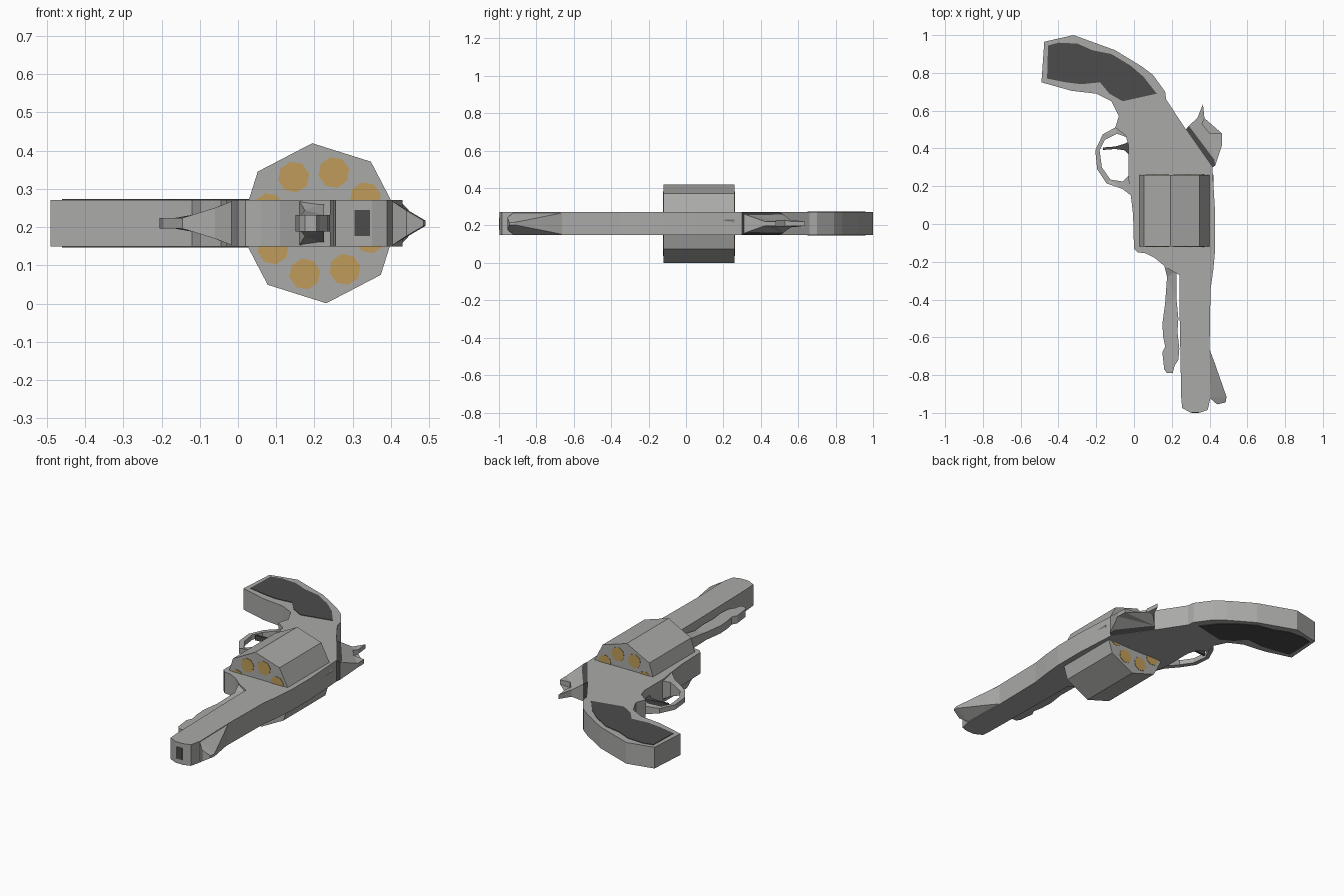
import bpy, bmesh, math
from mathutils import Matrix

MID = 0.21      # height of the mirror plane
HALF = 0.061    # half thickness of the frame


def material(name, rgb):
    m = bpy.data.materials.new(name)
    m.diffuse_color = (*rgb, 1)
    return m


steel = material("light_grey_steel", (0.40, 0.40, 0.39))
dark = material("dark_grey", (0.072, 0.072, 0.072))
brass = material("brass", (0.52, 0.33, 0.10))


def finish(name, bm, mat):
    bmesh.ops.recalc_face_normals(bm, faces=bm.faces)
    me = bpy.data.meshes.new(name)
    bm.to_mesh(me)
    bm.free()
    me.materials.append(mat)
    ob = bpy.data.objects.new(name, me)
    bpy.context.collection.objects.link(ob)
    return ob


def plate(name, outline, mat, half=HALF, z=MID):
    """Top-view outline extruded about z; half may be a function of (x, y)."""
    h = half if callable(half) else (lambda x, y: half)
    bm = bmesh.new()
    top = [bm.verts.new((x, y, z + h(x, y))) for x, y in outline]
    low = [bm.verts.new((x, y, z - h(x, y))) for x, y in outline]
    caps = [bm.faces.new(top), bm.faces.new(low[::-1])]
    n = len(outline)
    for i in range(n):
        j = (i + 1) % n
        bm.faces.new((low[i], low[j], top[j], top[i]))
    if callable(half):
        bmesh.ops.triangulate(bm, faces=caps)
    return finish(name, bm, mat)


def drum(name, x, y, z, radius, depth, turn, mat):
    """Eight-sided prism lying along y."""
    bm = bmesh.new()
    place = (Matrix.Translation((x, y, z)) @ Matrix.Rotation(math.pi / 2, 4, 'X')
             @ Matrix.Rotation(math.radians(turn), 4, 'Z'))
    bmesh.ops.create_cone(bm, cap_ends=True, segments=8, radius1=radius,
                          radius2=radius, depth=depth, matrix=place)
    return finish(name, bm, mat)


def fade(t, a, b):
    t = min(max(t, 0), 1)
    return a + (b - a) * t


# Barrel, frame and grip in one silhouette
plate("frame_and_grip", [
    (0.255, -0.975), (0.30, -0.998), (0.35, -0.998), (0.39, -0.985),
    (0.405, -0.92), (0.40, -0.66), (0.405, -0.35), (0.42, -0.24),
    (0.43, -0.13), (0.43, 0.05), (0.415, 0.30), (0.275, 0.50),
    (0.17, 0.66), (0.165, 0.70), (0.10, 0.79), (0.04, 0.835),
    (-0.10, 0.92), (-0.32, 1.0), (-0.475, 0.965), (-0.49, 0.75),
    (-0.33, 0.705), (-0.20, 0.69), (-0.12, 0.65), (-0.08, 0.57),
    (-0.10, 0.51), (-0.045, 0.47), (-0.03, 0.42), (-0.03, 0.24),
    (-0.02, 0.18), (-0.005, 0.05), (0.0, -0.13), (0.02, -0.15),
    (0.06, -0.155), (0.11, -0.18), (0.17, -0.23), (0.24, -0.27),
    (0.24, -0.40), (0.25, -0.92)], steel)

# Dark panels on both sides of the grip
panel = [(-0.46, 0.77), (-0.455, 0.945), (-0.40, 0.96), (-0.30, 0.955),
         (-0.22, 0.92), (-0.12, 0.90), (-0.02, 0.84), (0.05, 0.78),
         (0.12, 0.69), (-0.06, 0.65), (-0.13, 0.69), (-0.18, 0.75),
         (-0.28, 0.74), (-0.36, 0.75)]
for side, s in (("upper", 1), ("lower", -1)):
    plate("grip_panel_" + side, panel, dark, 0.002, MID + s * (HALF + 0.001))

# Trigger guard, thin at the loop and flaring into the frame
plate("trigger_guard", [
    (-0.08, 0.53), (-0.10, 0.51), (-0.165, 0.475), (-0.205, 0.39),
    (-0.195, 0.29), (-0.145, 0.215), (-0.06, 0.185), (-0.015, 0.15),
    (-0.015, 0.27), (-0.06, 0.225), (-0.125, 0.235), (-0.17, 0.30),
    (-0.182, 0.39), (-0.155, 0.445), (-0.09, 0.478), (-0.04, 0.46)],
    steel, lambda x, y: fade((x + 0.12) / 0.10, 0.014, 0.058))

# Trigger
plate("trigger", [
    (-0.02, 0.44), (-0.05, 0.425), (-0.10, 0.41), (-0.165, 0.405),
    (-0.165, 0.392), (-0.10, 0.397), (-0.05, 0.39), (-0.02, 0.36)],
    dark, 0.014)


# Hammer: dark root along the frame, tapering to thin spurs
def hammer_half(x, y):
    d = (x - 0.415) * 0.82 + (y - 0.30) * 0.574
    return fade(d / 0.10, 0.060, 0.012)


plate("hammer_root", [(0.275, 0.50), (0.415, 0.30), (0.43, 0.31),
                      (0.425, 0.34), (0.29, 0.52)], dark, hammer_half)
plate("hammer", [
    (0.29, 0.52), (0.335, 0.56), (0.365, 0.635), (0.373, 0.56),
    (0.36, 0.53), (0.40, 0.48), (0.465, 0.48), (0.467, 0.42),
    (0.43, 0.31), (0.425, 0.34)], steel, hammer_half)

# Front sight wedge
plate("front_sight", [
    (0.395, -0.65), (0.425, -0.73), (0.49, -0.915), (0.485, -0.945),
    (0.44, -0.955), (0.40, -0.92)], steel,
    lambda x, y: fade((x - 0.40) / 0.08, 0.060, 0.007))

# Ejector rod under the barrel
plate("ejector_rod", [
    (0.16, -0.22), (0.175, -0.28), (0.165, -0.42), (0.15, -0.53),
    (0.155, -0.60), (0.165, -0.65), (0.15, -0.68), (0.16, -0.77),
    (0.175, -0.79), (0.205, -0.79), (0.215, -0.75), (0.235, -0.72),
    (0.24, -0.66), (0.23, -0.57), (0.235, -0.50), (0.225, -0.40),
    (0.225, -0.25)], steel,
    lambda x, y: fade((y + 0.30) / 0.06, 0.022, 0.058))

# Muzzle opening
plate("muzzle_hole", [(0.305, -1.0), (0.345, -1.0), (0.345, -0.994),
                      (0.305, -0.994)], dark, 0.034)

# Cylinder with cartridge ends on both faces
CX = 0.2125
drum("cylinder", CX, 0.07, MID, 0.21, 0.38, 5, steel)
for face, y in (("front", -0.12), ("rear", 0.26)):
    for k in range(8):
        a = math.radians(29 + 45 * k)
        drum(f"cartridge_{face}_{k + 1}", CX + 0.138 * math.cos(a), y,
             MID + 0.138 * math.sin(a), 0.041, 0.005, 12 + 45 * k, brass)
